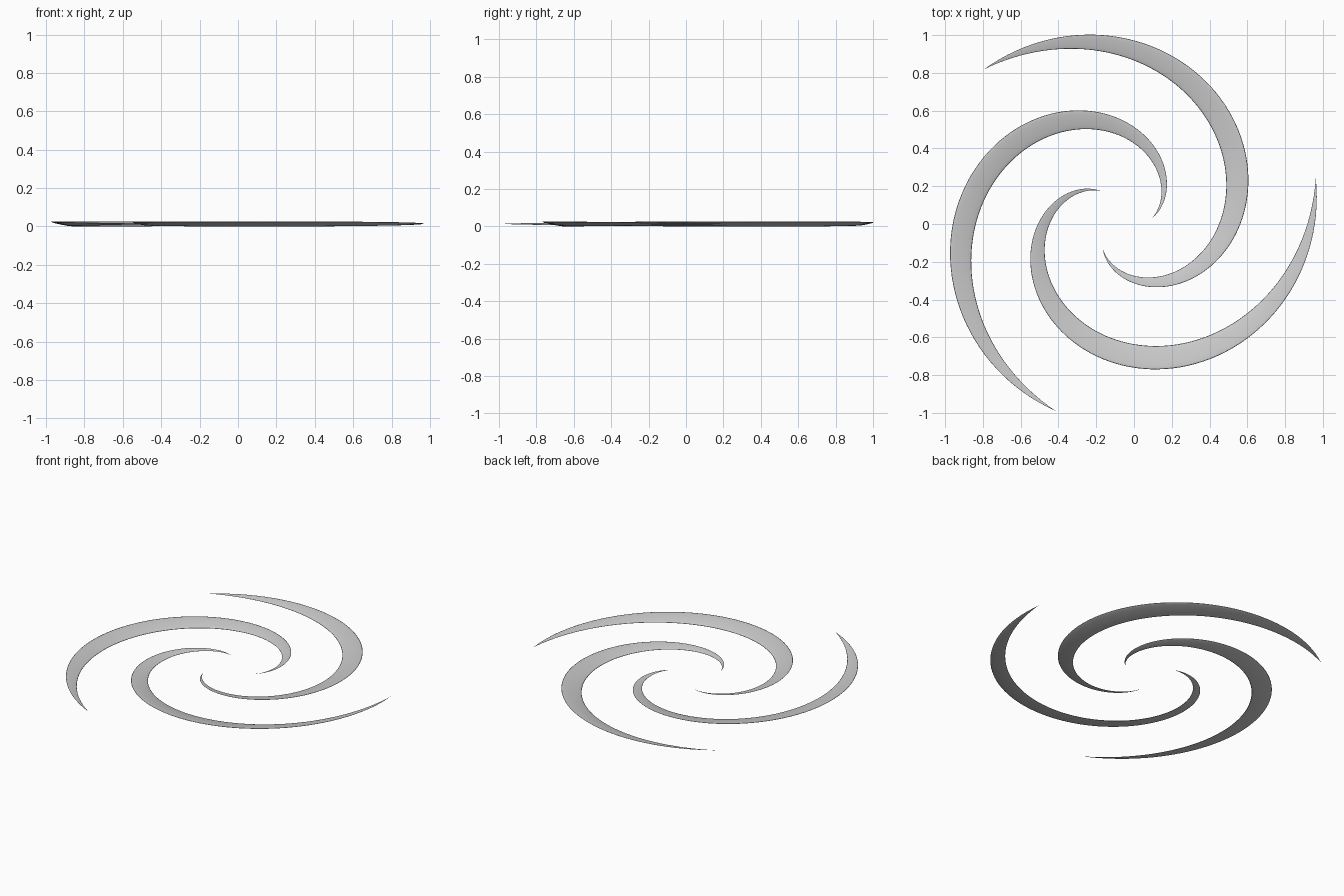
import bpy, bmesh, math

if "Cube" in bpy.data.objects:
    bpy.data.objects.remove(bpy.data.objects["Cube"])

CENTRE = (-0.082, 0.024)               # hub of the three-fold pattern
R0, R1 = 0.176, 1.067                  # inner and outer tip radius
START, SPAN = math.radians(1.8), math.radians(250)
HALF_W, HALF_T = 0.063, 0.005          # flattened elliptical section
TILT = math.asin(0.0125 / HALF_W)      # outer edge raised
MID_Z = math.hypot(HALF_W * math.sin(TILT), HALF_T * math.cos(TILT))
RINGS, SIDES = 96, 20
SLOPE = (R1 - R0) / SPAN


def spiral_arm(name, turn):
    radii = [R0 + (R1 - R0) * i / RINGS for i in range(RINGS + 1)]
    # arc length drives the taper
    length = [0.0]
    for a, b in zip(radii, radii[1:]):
        length.append(length[-1] + math.hypot((a + b) / 2, SLOPE))
    bm = bmesh.new()
    rings = []
    for i, r in enumerate(radii):
        s = length[i] / length[-1]
        k = max(4 * s * (1 - s), 0.004)
        ang = START + turn + SPAN * i / RINGS
        c, sn = math.cos(ang), math.sin(ang)
        tx, ty = SLOPE * c - r * sn, SLOPE * sn + r * c
        m = math.hypot(tx, ty)
        nx, ny = ty / m, -tx / m       # outward normal of the path
        ring = []
        for j in range(SIDES):
            p = 2 * math.pi * j / SIDES
            u, v = HALF_W * k * math.cos(p), HALF_T * k * math.sin(p)
            off = u * math.cos(TILT) - v * math.sin(TILT)
            z = MID_Z + u * math.sin(TILT) + v * math.cos(TILT)
            ring.append(bm.verts.new((CENTRE[0] + r * c + nx * off,
                                      CENTRE[1] + r * sn + ny * off, z)))
        rings.append(ring)
    # skin between sections, then close the tips
    for a, b in zip(rings, rings[1:]):
        for j in range(SIDES):
            n = (j + 1) % SIDES
            bm.faces.new((a[j], a[n], b[n], b[j]))
    bm.faces.new(rings[0])
    bm.faces.new(rings[-1])
    bmesh.ops.recalc_face_normals(bm, faces=bm.faces)
    for f in bm.faces:
        f.smooth = True
    me = bpy.data.meshes.new(name)
    bm.to_mesh(me)
    bm.free()
    bpy.context.collection.objects.link(bpy.data.objects.new(name, me))


# three identical arms around the hub
for n in range(3):
    spiral_arm(f"spiral_arm_{n + 1}", n * 2 * math.pi / 3)
